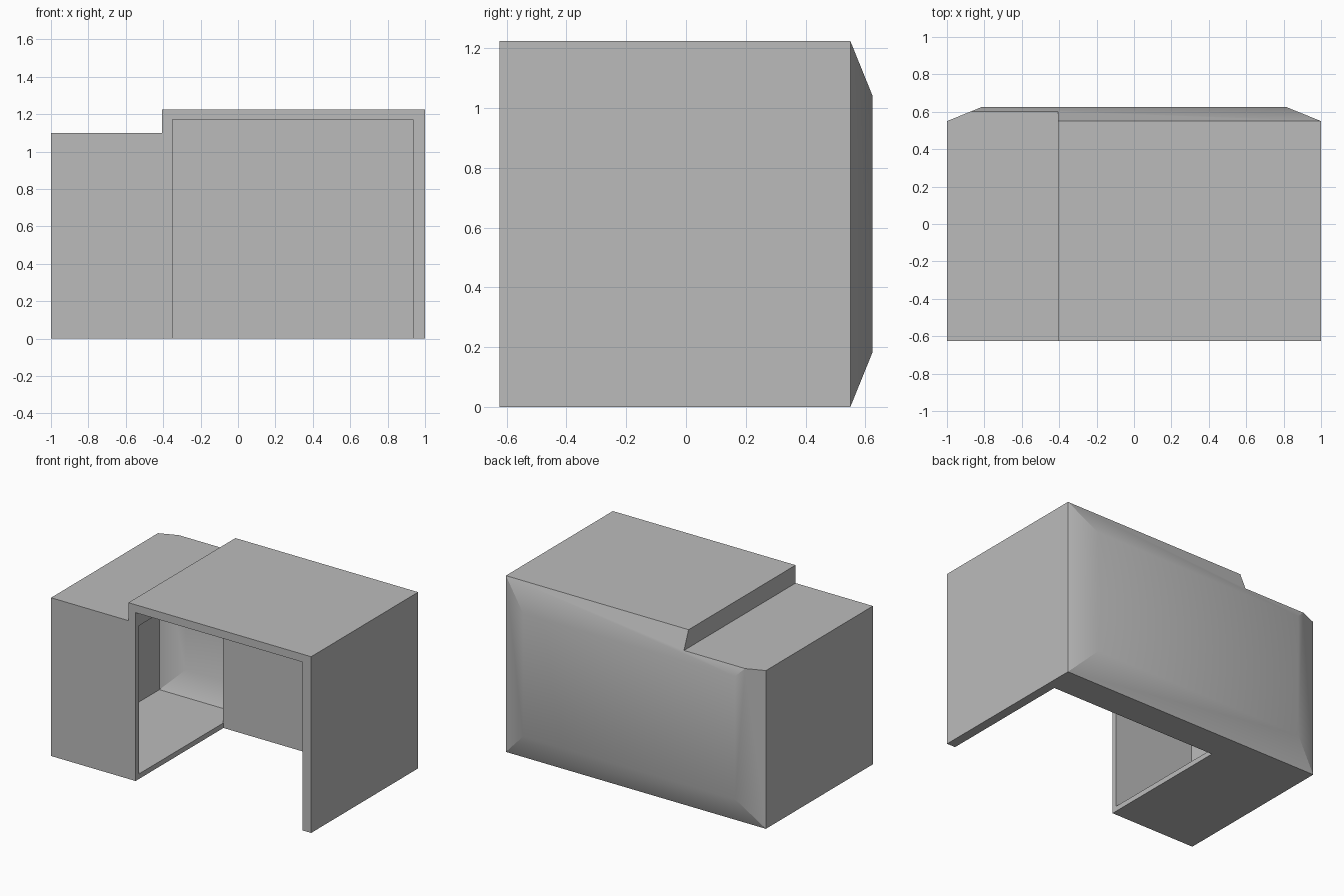
import bpy, bmesh, math

if "Cube" in bpy.data.objects:
    bpy.data.objects.remove(bpy.data.objects["Cube"], do_unlink=True)

grey = bpy.data.materials.new("plain grey")
grey.use_nodes = True
grey.diffuse_color = (0.5, 0.5, 0.5, 1)
grey.node_tree.nodes["Principled BSDF"].inputs["Base Color"].default_value = (0.5, 0.5, 0.5, 1)


def hull(name, points):
    """Convex solid around the given points."""
    bm = bmesh.new()
    for p in points:
        bm.verts.new(p)
    bmesh.ops.convex_hull(bm, input=bm.verts)
    bmesh.ops.dissolve_limit(bm, angle_limit=math.radians(1), verts=bm.verts, edges=bm.edges)
    bmesh.ops.recalc_face_normals(bm, faces=bm.faces)
    mesh = bpy.data.meshes.new(name)
    bm.to_mesh(mesh)
    bm.free()
    mesh.materials.append(grey)
    obj = bpy.data.objects.new(name, mesh)
    bpy.context.collection.objects.link(obj)
    return obj


def rect(x0, x1, z0, z1, y):
    return [(x, y, z) for x in (x0, x1) for z in (z0, z1)]


def box(name, x0, x1, y0, y1, z0, z1):
    return hull(name, rect(x0, x1, z0, z1, y0) + rect(x0, x1, z0, z1, y1))


def bulged_box(name, inset):
    """Block whose back swells out with a sloped border."""
    i = inset
    return hull(name, rect(-1 + i, 1 - i, i, 1.225 - i, -0.625 + i)
                + rect(-1 + i, 1 - i, i, 1.225 - i, 0.55 - i)
                + rect(-0.815, 0.815, 0.185, 1.04, 0.625 - i))


def boolean(target, cutter, operation="DIFFERENCE"):
    mod = target.modifiers.new("cut", "BOOLEAN")
    mod.operation = operation
    mod.solver = "EXACT"
    mod.object = cutter
    bpy.ops.object.select_all(action="DESELECT")
    bpy.context.view_layer.objects.active = target
    target.select_set(True)
    bpy.ops.object.modifier_apply(modifier=mod.name)
    bpy.data.objects.remove(cutter, do_unlink=True)


# Outer body with the lower cabinet top and the open knee space
body = bulged_box("desk_body", 0)
boolean(body, box("step_cutter", -1.2, -0.405, -1, 1, 1.1, 1.5))
boolean(body, box("knee_space_cutter", -0.35, 0.935, -1, 0.34, -0.5, 1.17))

# Cabinet hollow, open towards the knee space
hollow = bulged_box("cabinet_hollow", 0.035)
boolean(hollow, box("hollow_limit", -1.2, -0.352, -1, 1, -0.5, 1.065), "INTERSECT")
boolean(body, hollow)
boolean(body, box("side_opening_cutter", -0.4, -0.3, -0.59, 0.34, 0.035, 1.065))

# Soft back border, crisp corners elsewhere
bpy.ops.object.select_all(action="DESELECT")
bpy.context.view_layer.objects.active = body
body.select_set(True)
bpy.ops.object.shade_smooth_by_angle(angle=math.radians(30))
